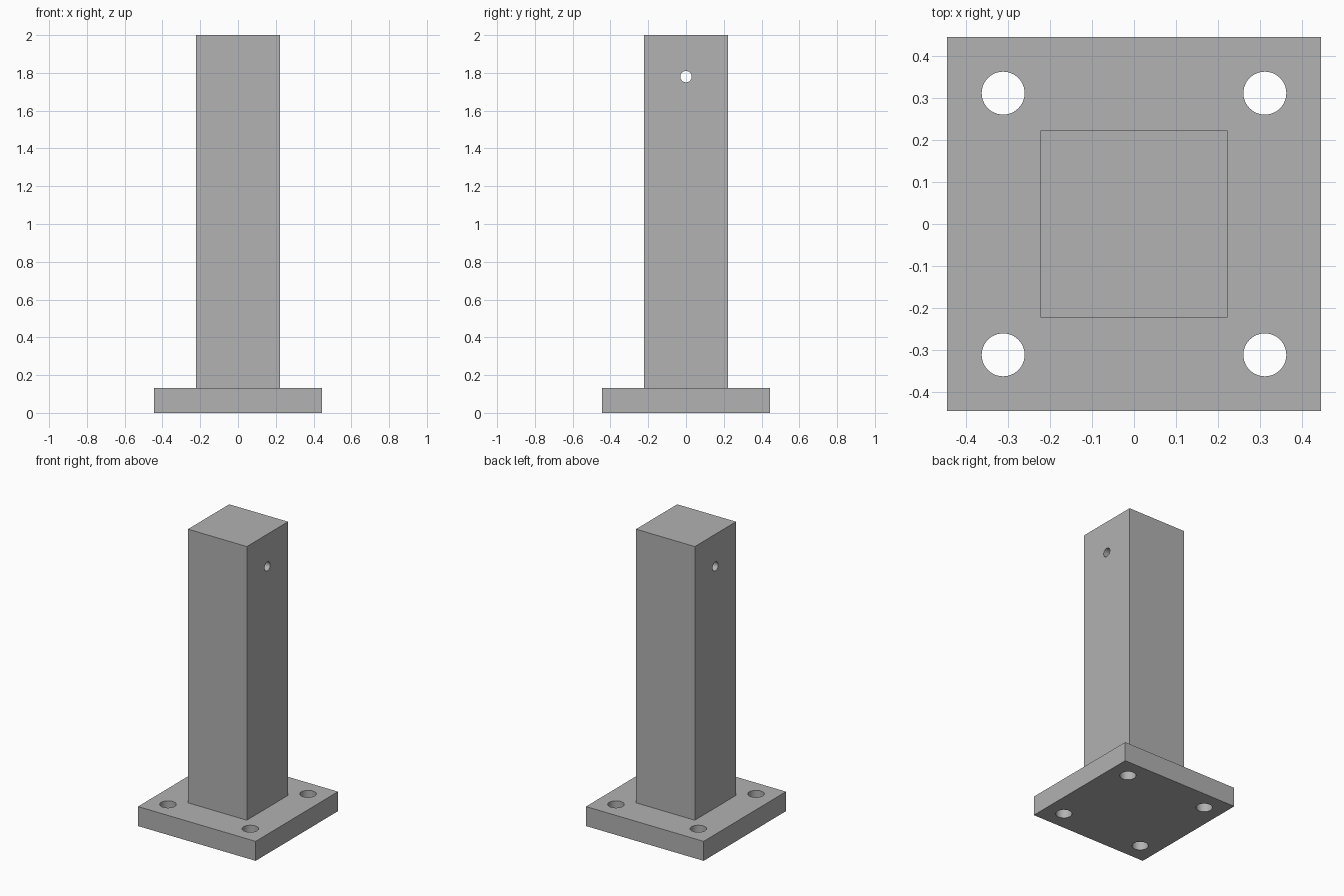
import bpy
from math import pi

cube = bpy.data.objects.get("Cube")
if cube:
    bpy.data.objects.remove(cube, do_unlink=True)

PLATE_SIZE, PLATE_TOP = 0.888, 0.133
POST_SIZE, POST_TOP = 0.444, 2.0
BOLT_OFFSET, BOLT_RADIUS = 0.311, 0.051
PIN_HEIGHT, PIN_RADIUS = 1.78, 0.03

steel = bpy.data.materials.new("grey_steel")
steel.use_nodes = True
colour = (0.445, 0.445, 0.445, 1)
steel.diffuse_color = colour
steel.node_tree.nodes["Principled BSDF"].inputs["Base Color"].default_value = colour


def block(name, size, bottom, top):
    bpy.ops.mesh.primitive_cube_add(size=1, location=(0, 0, (bottom + top) / 2))
    obj = bpy.context.object
    obj.name = name
    obj.scale = (size, size, top - bottom)
    bpy.ops.object.transform_apply(location=True, rotation=True, scale=True)
    obj.data.materials.append(steel)
    return obj


def drill(target, radius, location, rotation=(0, 0, 0)):
    """Cut a round hole right through the target."""
    bpy.ops.mesh.primitive_cylinder_add(vertices=48, radius=radius, depth=1,
                                        location=location, rotation=rotation)
    cutter = bpy.context.object
    cutter.hide_render = True
    cutter.data.materials.append(steel)
    hole = target.modifiers.new("hole", 'BOOLEAN')
    hole.operation = 'DIFFERENCE'
    hole.solver = 'EXACT'
    hole.object = cutter
    bpy.ops.object.select_all(action='DESELECT')
    target.select_set(True)
    bpy.context.view_layer.objects.active = target
    bpy.ops.object.modifier_apply(modifier=hole.name)
    bpy.data.objects.remove(cutter, do_unlink=True)


# Base plate with four bolt holes
plate = block("base_plate", PLATE_SIZE, 0, PLATE_TOP)
for sx in (-1, 1):
    for sy in (-1, 1):
        drill(plate, BOLT_RADIUS, (sx * BOLT_OFFSET, sy * BOLT_OFFSET, PLATE_TOP / 2))

# Square post with a cross hole running side to side near the top
post = block("post", POST_SIZE, PLATE_TOP, POST_TOP)
drill(post, PIN_RADIUS, (0, 0, PIN_HEIGHT), (0, pi / 2, 0))

# Smooth hole walls, sharp block edges
bpy.ops.object.select_all(action='DESELECT')
for obj in (plate, post):
    obj.select_set(True)
bpy.ops.object.shade_smooth_by_angle(angle=pi / 6)
